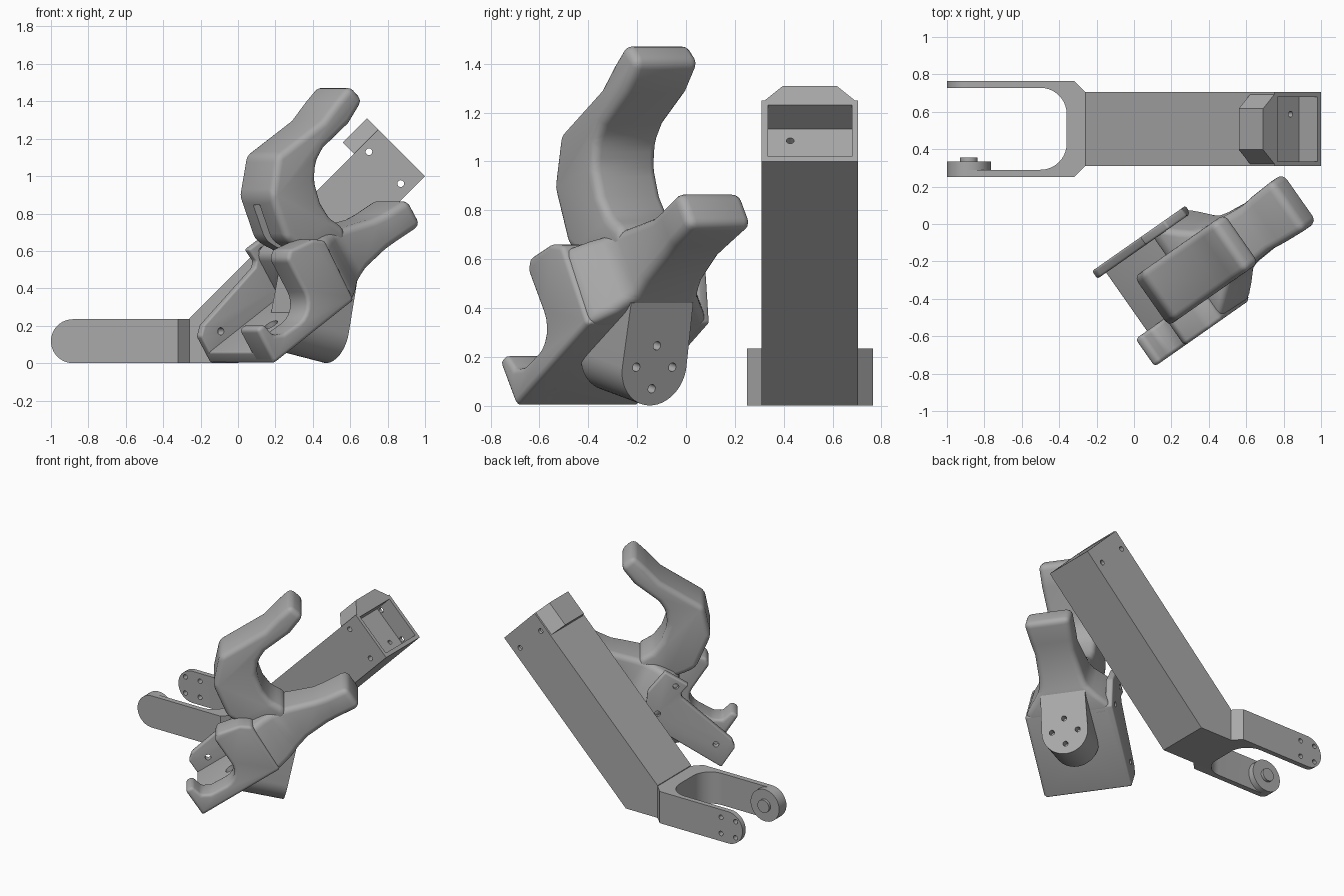
import bpy, bmesh, math
from mathutils import Matrix, Vector

if "Cube" in bpy.data.objects:
    bpy.data.objects.remove(bpy.data.objects["Cube"])

grey = bpy.data.materials.new("plain grey")
grey.diffuse_color = (0.40, 0.40, 0.40, 1)
grey.use_nodes = True
grey.node_tree.nodes["Principled BSDF"].inputs["Base Color"].default_value = grey.diffuse_color


def frame(x, y, origin=(0, 0, 0)):
    """Matrix whose local X and Y run along the given directions."""
    x, y = Vector(x).normalized(), Vector(y).normalized()
    m = Matrix((x, y, x.cross(y))).transposed().to_4x4()
    m.translation = origin
    return m


# Side frame of the arm: (x, z) profile, depth = -y. Plan frame: (x, y), depth = z.
SIDE = frame((1, 0, 0), (0, 0, 1))
PLAN = Matrix.Identity(4)

# Gripper frame: u along the jaws, w across the opening, v along the width
yaw, pitch = math.radians(35), math.radians(33)
U = Vector((math.cos(yaw) * math.cos(pitch), math.sin(yaw) * math.cos(pitch), math.sin(pitch)))
W = Vector((-math.cos(yaw) * math.sin(pitch), -math.sin(yaw) * math.sin(pitch), math.cos(pitch)))
GRIP = frame(U, W, (-0.15, -0.20, 0))


def arc(cx, cy, r, a0, a1, n=10):
    return [(cx + r * math.cos(math.radians(a0 + (a1 - a0) * i / n)),
             cy + r * math.sin(math.radians(a0 + (a1 - a0) * i / n))) for i in range(n + 1)]


def circle(cx, cy, r, n=32):
    return arc(cx, cy, r, 0, 360 * (n - 1) / n, n - 1)


def apply(ob, kind, **settings):
    mod = ob.modifiers.new(kind, kind)
    for key, value in settings.items():
        setattr(mod, key, value)
    bpy.ops.object.select_all(action='DESELECT')
    bpy.context.view_layer.objects.active = ob
    ob.select_set(True)
    bpy.ops.object.modifier_apply(modifier=mod.name)


def loft(name, rings, mat, bevel=0):
    """Skin a list of equal rings of local points and cap both ends."""
    bm = bmesh.new()
    rows = [[bm.verts.new(mat @ Vector(p)) for p in ring] for ring in rings]
    n = len(rows[0])
    for a, b in zip(rows, rows[1:]):
        for i in range(n):
            bm.faces.new((a[i], a[(i + 1) % n], b[(i + 1) % n], b[i]))
    bm.faces.new(rows[0][::-1])
    bm.faces.new(rows[-1])
    bmesh.ops.recalc_face_normals(bm, faces=bm.faces)
    me = bpy.data.meshes.new(name)
    bm.to_mesh(me)
    bm.free()
    me.materials.append(grey)
    ob = bpy.data.objects.new(name, me)
    bpy.context.collection.objects.link(ob)
    if bevel:
        apply(ob, 'BEVEL', width=bevel, segments=4, limit_method='ANGLE',
              angle_limit=math.radians(25))
    return ob


def prism(name, pts, d0, d1, mat, bevel=0):
    return loft(name, [[(x, y, d) for x, y in pts] for d in (d0, d1)], mat, bevel)


def boolean(ob, cutter, operation='DIFFERENCE'):
    apply(ob, 'BOOLEAN', object=cutter, operation=operation, solver='EXACT')
    bpy.data.objects.remove(cutter)


def drill(ob, centres, r, d0, d1, mat):
    for cx, cy in centres:
        boolean(ob, prism("drill", circle(cx, cy, r, 16), d0, d1, mat))


def box(u0, u1, w0, w1):
    return [(u0, w0), (u1, w0), (u1, w1), (u0, w1)]


# ---- Arm link: inclined beam ----
beam = prism("arm_beam", [(-.26, 0), (0, 0), (1, 1), (.75, 1.25), (-.26, .24)], -.705, -.31, SIDE)
END = frame((-1, 0, 1), (0, 1, 0), (1, .507, 1))        # depth points back into the beam
if END.to_3x3().col[2].x > 0:
    back = -1
else:
    back = 1
boolean(beam, prism("pocket", box(.028, .328, -.172, .172), -.05 * back, .14 * back, END))
drill(beam, [(.70, 1.13), (.87, .96)], .018, -.8, -.2, SIDE)
drill(beam, [(.09, .08), (.26, -.08)], .016, .10 * back, .18 * back, END)

# Raised hump over the end of the beam
prism("arm_end_hump", [(.34, -.197), (.438, -.11), (.438, .11), (.34, .197)], 0, .184 * back, END)

# ---- Fork at the bottom of the arm ----
fork_plan = [(-1.01, .25), (-.32, .25), (-.26, .31), (-.26, .705), (-.32, .765), (-1.01, .765),
             (-1.01, .728)] + arc(-.50, .588, .14, 90, 0) + arc(-.50, .43, .14, 0, -90) + [(-1.01, .29)]
fork = prism("arm_fork", fork_plan, -.01, .3, PLAN)
rounded = [(-.2, 0), (-.2, .235)] + arc(-.8825, .1175, .1175, 90, 270, 20)
boolean(fork, prism("rounded_end", rounded, -1, 0, SIDE), 'INTERSECT')
HUB = (-.8825, .1175)
drill(fork, [(HUB[0] + a, HUB[1] + b) for a, b in ((.06, .06), (-.06, .06), (.06, -.06), (-.06, -.06))],
      .017, -.80, -.70, SIDE)
prism("fork_boss", circle(*HUB, .1175, 40), -.335, -.26, SIDE)
prism("fork_pin", circle(*HUB, .047), -.355, -.32, SIDE)

# ---- Gripper: floor, side plate and open front bracket ----
floor = prism("gripper_floor", box(0, .62, 0, .07), .01, .60, GRIP, .012)
DOWN = frame(U, -GRIP.to_3x3().col[2], (-.15, -.20, 0))  # (u, -v), depth = -w or +w
drill(floor, [(.27, -.30)], .04, -.2, .2, DOWN)

plate = prism("gripper_side_plate", [(0, 0), (0, .17), (.05, .21), (.50, .285), (.525, .31),
              (.515, .39), (.70, .385), (.72, .20), (.62, 0)], 0, .05, GRIP, .012)
drill(plate, [(.123, .123), (.583, .337), (.576, .10)], .02, -.1, .2, GRIP)

bracket_profile = ([(0, 0), (.62, 0), (.635, .37), (.57, .42), (.41, .455), (.37, .42)]
                   + arc(.25, .215, .12, 0, -90, 6) + [(.13, .10), (.075, .13), (.055, .215), (0, .215)])
prism("gripper_front_bracket", bracket_profile, .43, .61, GRIP, .022)

# Fixed finger: wide wall at the bracket, narrow waist, wider tip (u, v0, v1, w0, w1)
stations = [(.54, .02, .60, .0, .34), (.62, .01, .605, .0, .36), (.70, .08, .54, .0, .35),
            (.78, .145, .475, .015, .33), (.87, .16, .465, .04, .30), (1.04, .175, .455, .05, .24),
            (1.12, .165, .465, .05, .225), (1.29, .155, .475, .04, .21)]
loft("fixed_finger", [[(u, w0, v0), (u, w0, v1), (u, w1, v1), (u, w1, v0)]
                      for u, v0, v1, w0, w1 in stations], GRIP, .04)

# ---- Motor flange: rounded block turned 45 degrees under the floor ----
T = (U + W).normalized()
V = GRIP.to_3x3().col[2]
FLANGE = frame(T, V, GRIP @ Vector((.566, -.18, .315)))
out = 1 if FLANGE.to_3x3().col[2].dot(U - W) > 0 else -1
flange = prism("motor_flange", [(.27, -.155), (.27, .155)] + arc(0, 0, .16, 90, 270, 24),
               0, -.30 * out, FLANGE)
drill(flange, [(.09, 0), (-.09, 0), (0, .09), (0, -.09)], .018, .05 * out, -.06 * out, FLANGE)

# ---- Moving jaw: hooked finger above the fixed one ----
jaw_profile = [(.54, .39), (.50, .46), (.545, .71), (.70, .87), (1.05, .865), (1.18, .90),
               (1.305, .925), (1.335, .81), (1.19, .755), (.98, .735), (.90, .70), (.835, .62),
               (.805, .50), (.81, .40), (.86, .31), (.83, .24), (.62, .28)]
jaw = prism("moving_jaw", jaw_profile, .155, .475, GRIP, .04)
boolean(jaw, prism("root_slot", box(.40, .57, .2, .66), .275, .335, GRIP))

# Smooth rounded surfaces, keep hard edges
bpy.ops.object.select_all(action='SELECT')
bpy.ops.object.shade_smooth_by_angle(angle=math.radians(32))
